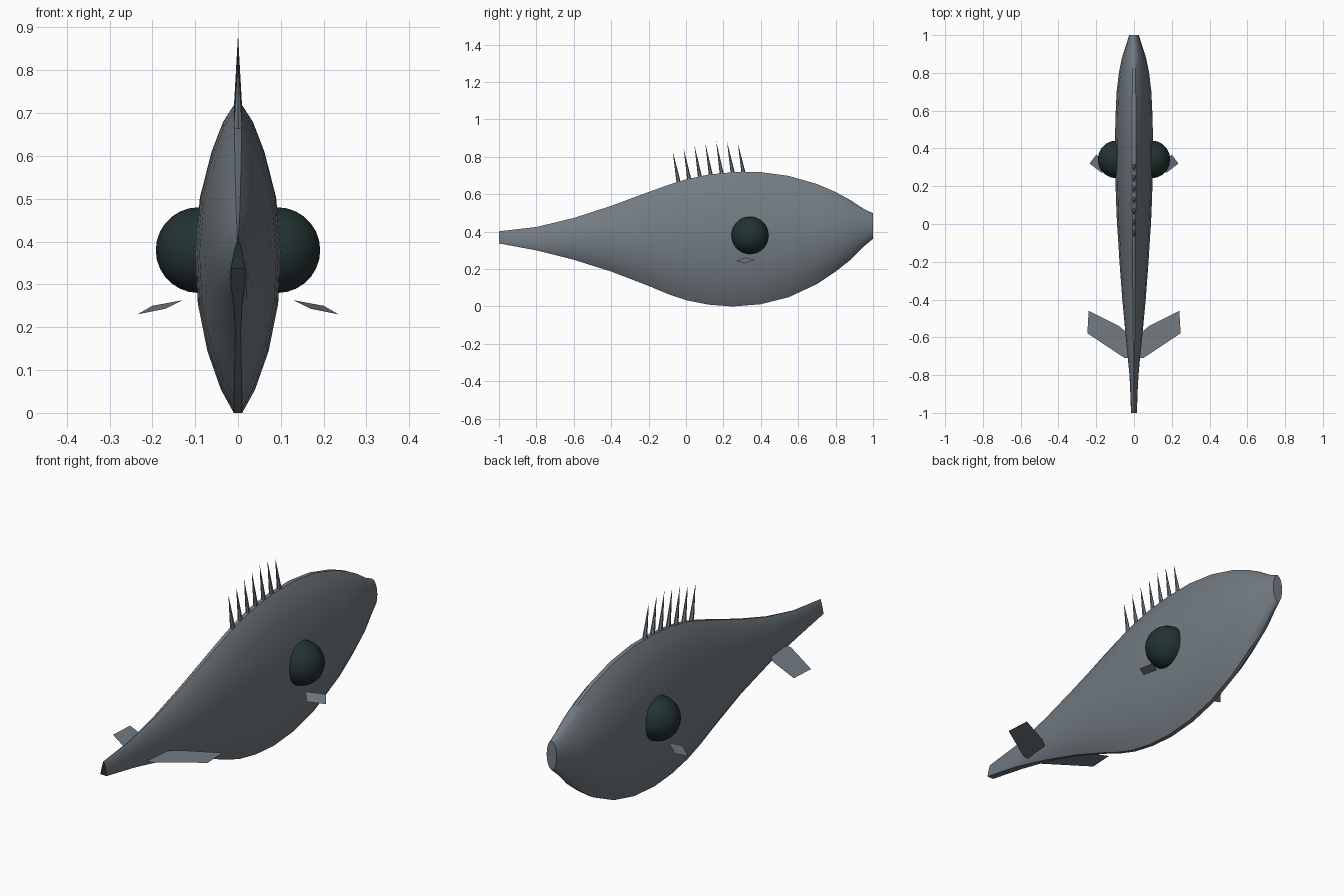
import bpy
import bmesh
import math
from mathutils import Vector, Matrix

cube = bpy.data.objects.get("Cube")
if cube:
    bpy.data.objects.remove(cube, do_unlink=True)


def make_material(name, rgb):
    mat = bpy.data.materials.new(name)
    mat.use_nodes = True
    mat.diffuse_color = (*rgb, 1)
    mat.node_tree.nodes["Principled BSDF"].inputs["Base Color"].default_value = (*rgb, 1)
    return mat


GREY = make_material("slate grey", (0.17, 0.20, 0.225))
DARK = make_material("dark green black", (0.016, 0.032, 0.031))


def finish(bm, name, materials, smooth_angle=None):
    mesh = bpy.data.meshes.new(name)
    bm.to_mesh(mesh)
    bm.free()
    obj = bpy.data.objects.new(name, mesh)
    bpy.context.collection.objects.link(obj)
    for mat in materials:
        mesh.materials.append(mat)
    if smooth_angle:
        bpy.ops.object.select_all(action="DESELECT")
        obj.select_set(True)
        bpy.context.view_layer.objects.active = obj
        bpy.ops.object.shade_smooth_by_angle(angle=math.radians(smooth_angle))
    return obj


# Body: lens-shaped sections as (y, bottom, top, half width)
STATIONS = [
    (-1, .337, .402, .016), (-.8, .30, .425, .028), (-.6, .25, .473, .045),
    (-.4, .187, .538, .062), (-.2, .11, .612, .077), (-.1, .068, .648, .083),
    (0, .034, .68, .09), (.12, .01, .705, .095), (.25, 0, .718, .099),
    (.4, .012, .718, .1), (.55, .05, .698, .099), (.7, .12, .655, .092),
    (.8, .187, .612, .08), (.88, .25, .568, .064), (.95, .32, .522, .041),
    (1, .362, .498, .026),
]
HALF = [(1, .1), (.89, .35), (.69, .62), (.39, .89), (.05, 1), (-.3, .94),
        (-.6, .72), (-.85, .4), (-1, .1)]

bm = bmesh.new()
rings = []
for y, low, high, width in STATIONS:
    mid, h = (low + high) / 2, (high - low) / 2
    taper = max(0, (-y - .55) / .45)      # the thin end becomes a wedge
    blunt = max(0, (y - .85) / .15)       # the thick end becomes an oval
    side = []
    for u, lens in HALF:
        wedge = min(1, ((1 - u) / 2) ** .7 + .05)
        oval = max(.1, math.sqrt(1 - u * u))
        f = lens + (wedge - lens) * taper + (oval - lens) * blunt
        side.append((width * f, mid + h * u))
    loop = side + [(-x, z) for x, z in reversed(side)]
    rings.append([bm.verts.new((x, y, z)) for x, z in loop])
for a, b in zip(rings, rings[1:]):
    for i in range(len(a)):
        j = (i + 1) % len(a)
        bm.faces.new((a[i], a[j], b[j], b[i]))
dark_cap = bm.faces.new(rings[0])
dark_cap.material_index = 1
bm.faces.new(rings[-1])
bmesh.ops.recalc_face_normals(bm, faces=bm.faces[:])
finish(bm, "body", [GREY, DARK], 40)

# Spines along the back: (base y, base z, tip y, tip z)
bm = bmesh.new()
for i, tip_z in enumerate((.83, .847, .862, .875, .884, .884, .873)):
    base_y = -.038 + .058 * i
    base = Vector((0, base_y, .655 + .009 * min(i, 5)))
    tip = Vector((0, base_y - .033, tip_z))
    lean = tip - base
    rot = lean.to_track_quat("Z", "Y").to_matrix().to_4x4()
    bmesh.ops.create_cone(bm, cap_ends=True, segments=6, radius1=.012, radius2=0,
                          depth=lean.length,
                          matrix=Matrix.Translation((base + tip) / 2) @ rot)
finish(bm, "back_spines", [GREY])

# Bulging eyes
for side, label in ((1, "left"), (-1, "right")):
    bm = bmesh.new()
    place = Matrix.Translation((side * .092, .342, .38))
    bmesh.ops.create_uvsphere(bm, u_segments=20, v_segments=14, radius=.1, matrix=place)
    finish(bm, label + "_eye", [DARK], 40)


# Flat fins, mirrored to both sides
def fin_pair(name, points):
    for side, label in ((1, "left_"), (-1, "right_")):
        bm = bmesh.new()
        corners = [bm.verts.new((side * x, y, z)) for x, y, z in points]
        face = bm.faces.new(corners)
        face.normal_update()
        if face.normal.z < 0:
            face.normal_flip()
        finish(bm, label + name, [GREY])


fin_pair("rear_fin", [(x, y, .30) for x, y in
                      ((.01, -.6), (.08, -.54), (.24, -.46), (.247, -.578), (.05, -.71), (.01, -.71))])
fin_pair("small_fin", [(.13, .315, .263), (.2, .367, .25), (.235, .32, .23), (.17, .27, .243)])
